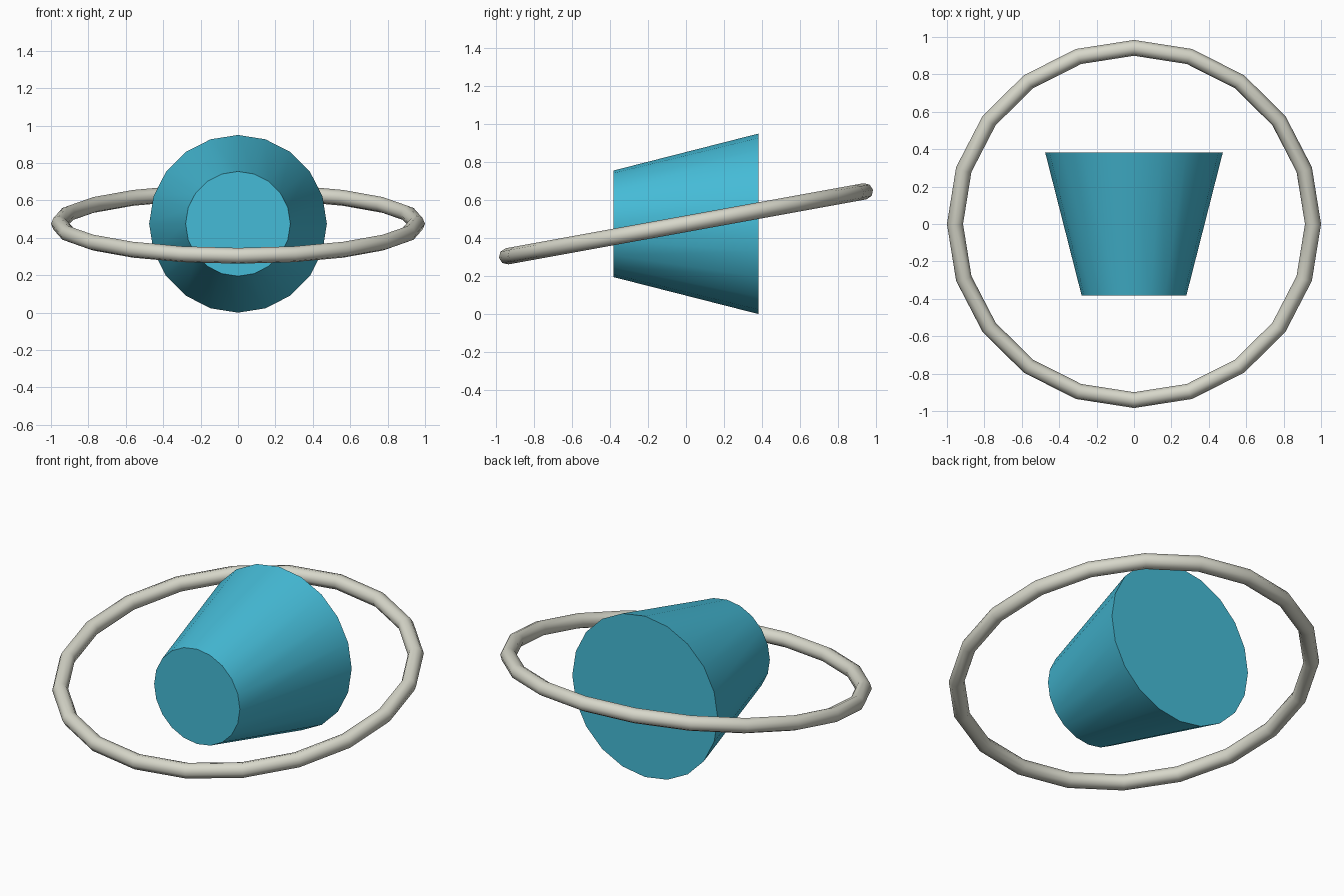
import bpy, bmesh, math
from mathutils import Matrix

if "Cube" in bpy.data.objects:
    bpy.data.objects.remove(bpy.data.objects["Cube"])

CENTRE_Z = 0.475
SIDES = 20


def material(name, rgb):
    m = bpy.data.materials.new(name)
    m.diffuse_color = (*rgb, 1)
    m.use_nodes = True
    m.node_tree.nodes["Principled BSDF"].inputs["Base Color"].default_value = m.diffuse_color
    return m


teal = material("teal", (0.06, 0.50, 0.68))
pale_grey = material("pale_grey", (0.68, 0.68, 0.59))

# Tapered body lying along y, wide end at the back
bpy.ops.mesh.primitive_cone_add(vertices=SIDES, radius1=0.475, radius2=0.28, depth=0.765,
                                location=(0, 0, CENTRE_Z), rotation=(math.pi / 2, 0, 0))
body = bpy.context.object
body.name = "tapered_body"
body.data.materials.append(teal)
bpy.ops.object.shade_smooth_by_angle(angle=math.radians(30))

# Thin ring around the body, raised at the back
bpy.ops.mesh.primitive_torus_add(major_segments=SIDES, minor_segments=8,
                                 major_radius=0.957, minor_radius=0.043,
                                 location=(0, 0, CENTRE_Z), rotation=(math.radians(10.3), 0, 0))
ring = bpy.context.object
ring.name = "orbit_ring"
ring.data.materials.append(pale_grey)
bpy.ops.object.shade_smooth()
